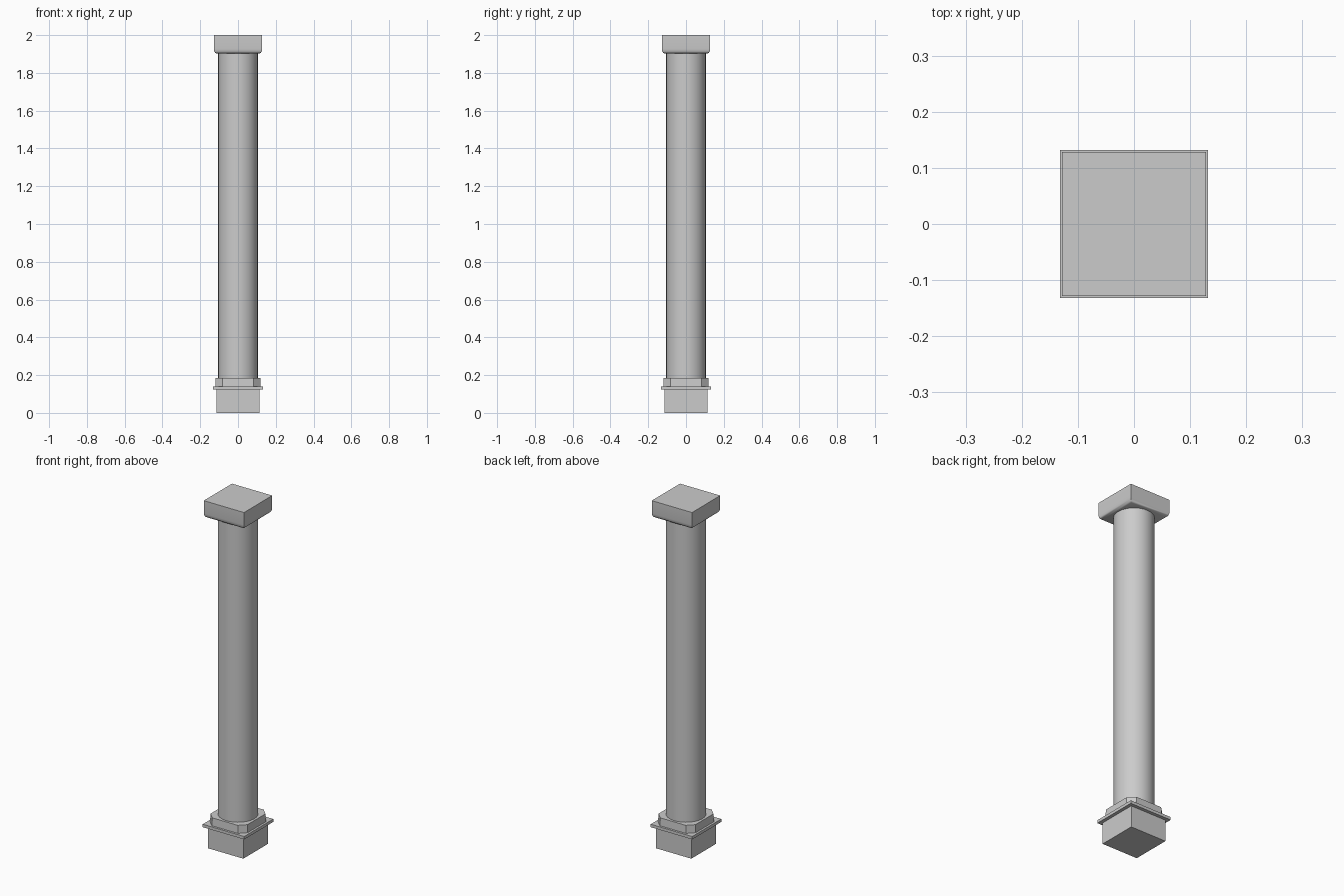
import bpy, bmesh, math

if "Cube" in bpy.data.objects:
    bpy.data.objects.remove(bpy.data.objects["Cube"], do_unlink=True)

stone = bpy.data.materials.new("grey stone")
stone.use_nodes = True
stone.diffuse_color = (0.6, 0.6, 0.6, 1)
stone.node_tree.nodes["Principled BSDF"].inputs["Base Color"].default_value = (0.6, 0.6, 0.6, 1)


def square(half, cut=0):
    """Square outline, with its corners cut off when cut is above zero."""
    if not cut:
        return [(half, half), (-half, half), (-half, -half), (half, -half)]
    a = half - cut
    return [(half, a), (a, half), (-a, half), (-half, a),
            (-half, -a), (-a, -half), (a, -half), (half, -a)]


def circle(radius, sides=32):
    return [(radius * math.cos(math.tau * i / sides),
             radius * math.sin(math.tau * i / sides)) for i in range(sides)]


def stack(name, layers, smooth=False):
    """Closed solid through outlines at rising heights."""
    bm = bmesh.new()
    rings = [[bm.verts.new((x, y, z)) for x, y in outline] for z, outline in layers]
    for low, high in zip(rings, rings[1:]):
        n = len(low)
        for i in range(n):
            j = (i + 1) % n
            bm.faces.new((low[i], low[j], high[j], high[i]))
    bm.faces.new(rings[0][::-1])
    bm.faces.new(rings[-1])
    mesh = bpy.data.meshes.new(name)
    bm.to_mesh(mesh)
    bm.free()
    mesh.materials.append(stone)
    obj = bpy.data.objects.new(name, mesh)
    bpy.context.collection.objects.link(obj)
    if smooth:
        bpy.ops.object.select_all(action='DESELECT')
        obj.select_set(True)
        bpy.context.view_layer.objects.active = obj
        bpy.ops.object.shade_smooth_by_angle(angle=math.radians(40))


# Base: plinth block, thin overhanging slab, corner-cut collar
stack("plinth", [(0, square(0.113)), (0.125, square(0.113))])
stack("base_slab", [(0.123, square(0.132)), (0.14, square(0.132))])
stack("base_collar", [(0.139, square(0.12, 0.037)), (0.185, square(0.118, 0.037))])

# Round shaft
stack("shaft", [(0.18, circle(0.105)), (1.91, circle(0.105))], smooth=True)

# Capital with a rounded lower edge
curve = [math.radians(a) for a in (0, 30, 60, 90)]
capital = [(1.927 - 0.025 * math.cos(a), square(0.113 + 0.015 * math.sin(a))) for a in curve]
stack("capital", capital + [(2.0, square(0.128))], smooth=True)
